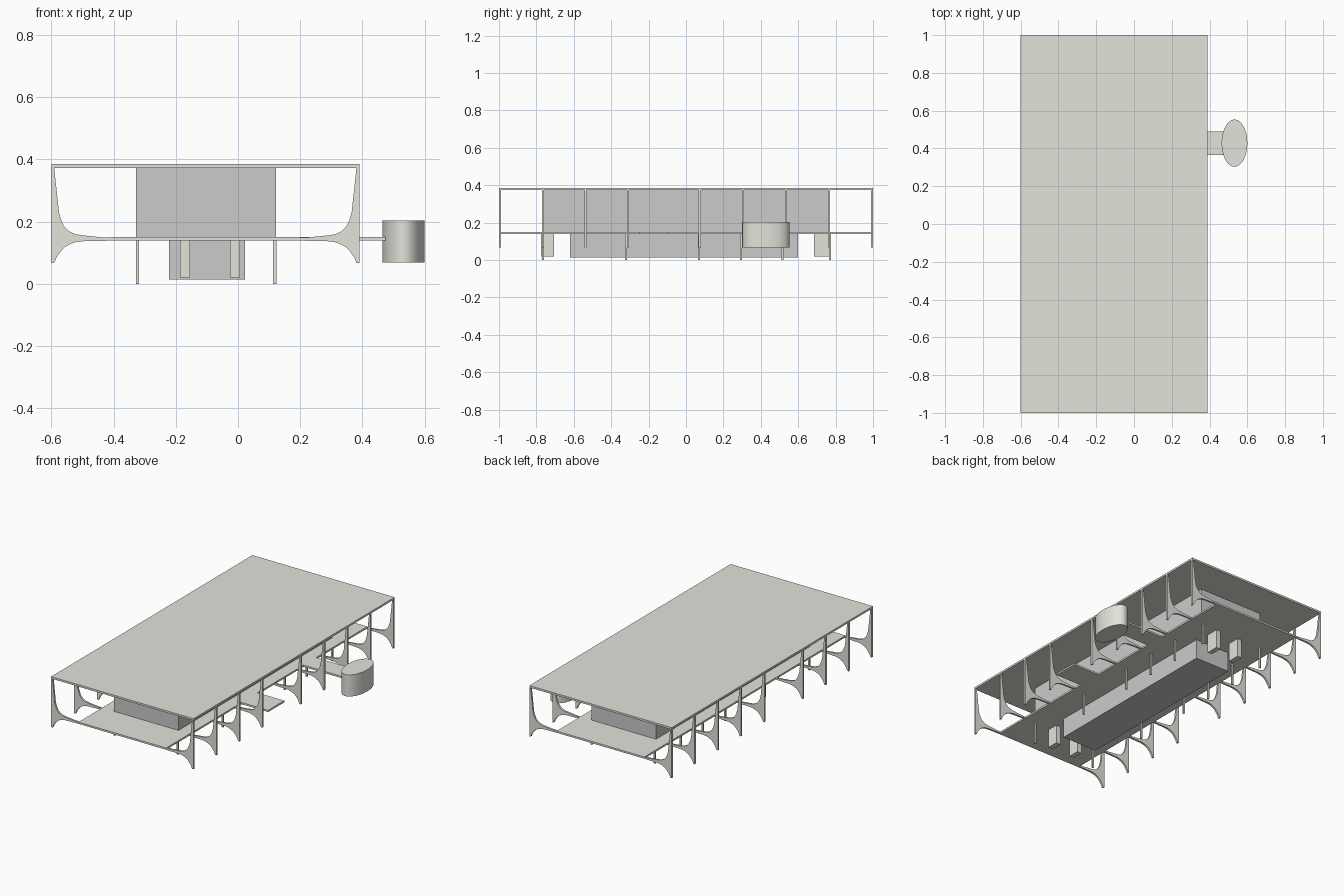
import bpy, bmesh, math

if "Cube" in bpy.data.objects:
    bpy.data.objects.remove(bpy.data.objects["Cube"])

CX = -0.105  # centre line of the main building


def material(name, rgb):
    m = bpy.data.materials.new(name)
    m.diffuse_color = (*rgb, 1)
    m.use_nodes = True
    m.node_tree.nodes["Principled BSDF"].inputs["Base Color"].default_value = m.diffuse_color
    return m


stone = material("pale_stone", (0.77, 0.76, 0.70))
glass = material("grey_glazing", (0.70, 0.70, 0.71))


def finish(name, bm, mat):
    bmesh.ops.recalc_face_normals(bm, faces=bm.faces)
    me = bpy.data.meshes.new(name)
    bm.to_mesh(me)
    bm.free()
    ob = bpy.data.objects.new(name, me)
    bpy.context.collection.objects.link(ob)
    me.materials.append(mat)
    return ob


def box(name, x, y, z, mat=stone):
    bm = bmesh.new()
    bmesh.ops.create_cube(bm, size=1)
    for v in bm.verts:
        for i, (a, b) in enumerate((x, y, z)):
            v.co[i] = a if v.co[i] < 0 else b
    return finish(name, bm, mat)


def column(name, y, side):
    # flat curved fin with a tapering arm reaching under the floor
    d = 0.006
    bm = bmesh.new()
    face = bm.faces.new([bm.verts.new((CX + side * (-x + CX), y - d, z)) for x, z in PROFILE])
    new = bmesh.ops.extrude_face_region(bm, geom=[face])["geom"]
    bmesh.ops.translate(bm, vec=(0, 2 * d, 0), verts=[v for v in new if isinstance(v, bmesh.types.BMVert)])
    return finish(name, bm, stone)


PROFILE = [(-0.60, 0.376), (-0.60, 0.067), (-0.591, 0.067), (-0.583, 0.086), (-0.571, 0.103),
           (-0.557, 0.118), (-0.539, 0.128), (-0.522, 0.134), (-0.50, 0.137), (-0.41, 0.139),
           (-0.41, 0.149), (-0.44, 0.150), (-0.50, 0.156), (-0.523, 0.160), (-0.543, 0.169),
           (-0.559, 0.186), (-0.568, 0.205), (-0.575, 0.228), (-0.591, 0.376)]

# Roof and raised floor
box("roof", (-0.60, 0.39), (-1, 1), (0.373, 0.385))
box("floor", (-0.41, 0.20), (-1, 1), (0.139, 0.150))
box("entrance_landing", (0.19, 0.385), (-0.25, -0.09), (0.139, 0.150))

# Glazed upper hall and recessed lower storey
box("upper_hall", (-0.328, 0.122), (-0.765, 0.765), (0.149, 0.374), glass)
box("lower_hall", (-0.222, 0.022), (-0.62, 0.60), (0.014, 0.14), glass)

# Outer columns on both long sides
for i, y in enumerate((-0.994, -0.765, -0.537, -0.31, 0.073, 0.305, 0.535, 0.765, 0.994)):
    column(f"west_column_{i}", y, -1)
    column(f"east_column_{i}", y, 1)

# Slim posts under the floor
for i, y in enumerate((-0.765, -0.32, 0.07, 0.295, 0.515, 0.77)):
    for tag, x in (("west", -0.323), ("east", 0.118)):
        box(f"{tag}_post_{i}", (x - 0.005, x + 0.005), (y - 0.005, y + 0.005), (0, 0.14))

# Stout piers at the ends of the lower storey
for tag, y in (("front", (-0.775, -0.705)), ("back", (0.685, 0.765))):
    for side, x in (("west", (-0.187, -0.155)), ("east", (-0.025, 0.007))):
        box(f"{tag}_{side}_pier", x, y, (0.02, 0.14))

# Footbridge and oval pulpit
box("footbridge", (0.19, 0.475), (0.365, 0.49), (0.139, 0.150))
bm = bmesh.new()
bmesh.ops.create_cone(bm, cap_ends=True, segments=48, radius1=1, radius2=1, depth=1)
for v in bm.verts:
    v.co = (0.532 + v.co.x * 0.068, 0.428 + v.co.y * 0.125, 0.136 + v.co.z * 0.136)
pulpit = finish("oval_pulpit", bm, stone)
bpy.context.view_layer.objects.active = pulpit
pulpit.select_set(True)
bpy.ops.object.shade_smooth_by_angle(angle=math.radians(30))
